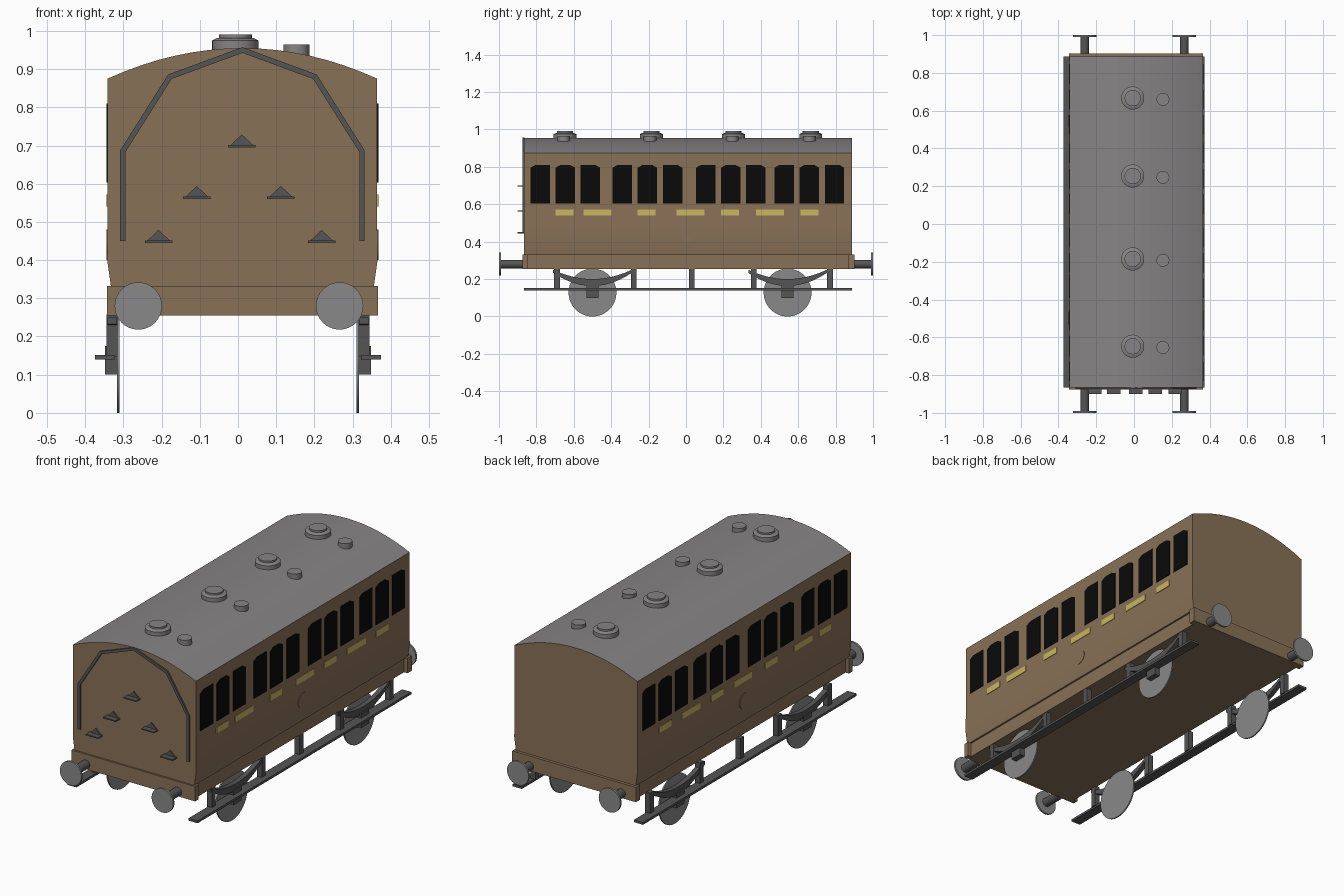
import bpy, bmesh, math
from mathutils import Vector, Matrix

cube = bpy.data.objects.get("Cube")
if cube:
    bpy.data.objects.remove(cube, do_unlink=True)


def material(name, rgb):
    m = bpy.data.materials.new(name)
    m.use_nodes = True
    m.diffuse_color = (*rgb, 1)
    m.node_tree.nodes["Principled BSDF"].inputs["Base Color"].default_value = (*rgb, 1)
    return m


BROWN = material("body_brown", (0.25, 0.165, 0.095))
GREY = material("roof_grey", (0.24, 0.23, 0.23))
STEEL = material("wheel_grey", (0.25, 0.25, 0.25))
DARK = material("dark_iron", (0.09, 0.09, 0.09))
BLACK = material("window_black", (0.003, 0.003, 0.003))
YELLOW = material("plate_yellow", (0.58, 0.47, 0.12))

MID = 0.0115            # centre line of the coach body
HALF = 0.353            # half width of the coach body
FRONT, BACK = -0.866, 0.887


def finish(name, bm, *mats, smooth=False):
    bmesh.ops.recalc_face_normals(bm, faces=bm.faces[:])
    mesh = bpy.data.meshes.new(name)
    bm.to_mesh(mesh)
    bm.free()
    for m in mats:
        mesh.materials.append(m)
    ob = bpy.data.objects.new(name, mesh)
    bpy.context.collection.objects.link(ob)
    if smooth:
        bpy.ops.object.select_all(action="DESELECT")
        ob.select_set(True)
        bpy.context.view_layer.objects.active = ob
        bpy.ops.object.shade_smooth_by_angle(angle=math.radians(30))
    return ob


def box(name, x, y, z, mat):
    bm = bmesh.new()
    bmesh.ops.create_cube(bm, size=1)
    for v in bm.verts:
        v.co = Vector([(r[0] + r[1]) / 2 + c * (r[1] - r[0]) for r, c in zip((x, y, z), v.co)])
    return finish(name, bm, mat)


def prism(name, points, axis, start, end, *mats, smooth=False):
    """Extrude a 2D outline along x (outline is y, z) or y (outline is x, z)."""
    def place(p, d):
        return (d, p[0], p[1]) if axis == "x" else (p[0], d, p[1])
    bm = bmesh.new()
    a = [bm.verts.new(place(p, start)) for p in points]
    b = [bm.verts.new(place(p, end)) for p in points]
    bm.faces.new(a)
    bm.faces.new(b)
    for i in range(len(points)):
        j = (i + 1) % len(points)
        bm.faces.new((a[i], a[j], b[j], b[i]))
    return finish(name, bm, *mats, smooth=smooth)


def cylinder(name, centre, r1, r2, depth, axis, mat, sides=32):
    turn = {"x": Matrix.Rotation(math.pi / 2, 4, "Y"),
            "y": Matrix.Rotation(math.pi / 2, 4, "X"), "z": Matrix()}[axis]
    bm = bmesh.new()
    bmesh.ops.create_cone(bm, cap_ends=True, segments=sides, radius1=r1, radius2=r2,
                          depth=depth, matrix=Matrix.Translation(centre) @ turn)
    return finish(name, bm, mat, smooth=True)


# Coach body with turned-under sides and an arched grey roof
half = [(0.344, 0.33), (0.354, 0.4), (HALF, 0.48), (HALF, 0.875)]
steps = 8
roof = [(HALF * (1 - i / steps), 0.955 - 0.08 * (1 - i / steps) ** 2) for i in range(1, steps + 1)]
right = half + roof
outline = [(MID + x, z) for x, z in right] + [(MID - x, z) for x, z in reversed(right[:-1])]
body = prism("coach_body", outline, "y", FRONT, BACK, BROWN, GREY, smooth=True)
for face in body.data.polygons:
    face.material_index = 1 if face.normal.z > 0.2 else 0

# Underframe and end beams
box("underframe", (MID - 0.335, MID + 0.335), (FRONT, BACK), (0.255, 0.332), BROWN)
for name, y in (("front", (FRONT - 0.009, FRONT + 0.02)), ("back", (BACK - 0.02, BACK + 0.015))):
    box(name + "_end_beam", (MID - 0.355, MID + 0.355), y, (0.255, 0.332), BROWN)

# Windows in groups of three, name plates and round panel on both sides
groups = (-0.645, -0.206, 0.24, 0.66)
plates = (-0.65, -0.473, -0.211, 0.024, 0.235, 0.449, 0.66)
for label, s in (("left", 1), ("right", -1)):
    wall = MID + s * (HALF - 0.003)
    face = MID + s * (HALF + 0.003)
    for g in groups:
        for k in (-1, 0, 1):
            y, w = g + k * 0.134, 0.052
            low, high, drop = 0.603, 0.81, 0.014
            top = [(y + w, high - drop * (k >= 0)), (y + w * 0.5, high),
                   (y - w * 0.5, high), (y - w, high - drop * (k <= 0))]
            prism(label + "_window", [(y - w, low), (y + w, low)] + top, "x", wall, face, BLACK)
    for i, y in enumerate(plates):
        w = 0.074 if i % 2 else 0.049
        box(label + "_plate", sorted((wall, face)), (y - w, y + w), (0.54, 0.572), YELLOW)
    cylinder(label + "_round_panel", (MID + s * HALF, MID, 0.44), 0.04, 0.04, 0.006, "x", BROWN)

# Roof ventilators and lamp covers
for y in (-0.647, -0.185, 0.254, 0.667):
    x = -0.007
    cylinder("vent_base", (x, y, 0.96), 0.061, 0.061, 0.03, "z", GREY)
    cylinder("vent_shoulder", (x, y, 0.9785), 0.061, 0.047, 0.007, "z", GREY)
    cylinder("vent_cap", (x, y, 0.985), 0.043, 0.043, 0.012, "z", GREY)
    cylinder("lamp_cover", (0.153, y - 0.007, 0.945), 0.034, 0.034, 0.04, "z", GREY)

# Arched hand rail on the front, a mitred flat strip
path = [Vector(p) for p in ((-0.313, 0.45), (-0.313, 0.685), (-0.19, 0.88), (0, 0.95),
                            (0.19, 0.88), (0.313, 0.685), (0.313, 0.45))]
inner, outer = [], []
for i, p in enumerate(path):
    d0 = (p - path[i - 1]).normalized() if i else None
    d1 = (path[i + 1] - p).normalized() if i + 1 < len(path) else d0
    d0 = d0 or d1
    tangent = (d0 + d1).normalized()
    normal = Vector((-tangent.y, tangent.x))
    offset = normal * 0.007 / tangent.dot(d1)
    outer.append(p + offset + Vector((MID, 0)))
    inner.append(p - offset + Vector((MID, 0)))
prism("front_rail", outer + inner[::-1], "y", FRONT - 0.008, FRONT + 0.002, DARK)

# Climbing steps on the front, each a tread with a triangular back
for x, z in ((0.01, 0.695), (-0.108, 0.56), (0.112, 0.56), (-0.208, 0.445), (0.219, 0.445)):
    box("step_tread", (x - 0.036, x + 0.036), (FRONT - 0.035, FRONT), (z, z + 0.006), DARK)
    prism("step_back", [(x - 0.036, z), (x + 0.036, z), (x, z + 0.034)], "y",
          FRONT - 0.006, FRONT, DARK)

# Buffers at both ends
for x in (-0.261, 0.266):
    for s, end in ((-1, FRONT), (1, BACK)):
        cylinder("buffer_shaft", (x, (end + s * 0.993) / 2, 0.28), 0.023, 0.023,
                 abs(s * 0.993 - end), "y", DARK, 16)
        cylinder("buffer_head", (x, s * 0.995, 0.28), 0.062, 0.062, 0.01, "y", STEEL)

# Running gear on both sides
for label, s in (("left", 1), ("right", -1)):
    def span(a, b):
        return sorted((s * a, s * b))
    box(label + "_footboard", span(0.322, 0.374), (FRONT, BACK), (0.14, 0.152), DARK)
    for y in (-0.69, -0.28, 0.03, 0.363, 0.77):
        box(label + "_hanger", span(0.315, 0.344), (y - 0.015, y + 0.015), (0.148, 0.258), DARK)
    for y in (-0.5, 0.543):
        cylinder(label + "_wheel", (s * 0.3135, y, 0.128), 0.128, 0.128, 0.007, "x", STEEL, 48)
        box(label + "_axle_box", span(0.317, 0.348), (y - 0.033, y + 0.033), (0.1, 0.175), DARK)
        # leaf spring, thicker in the middle
        ts = [i / 6 for i in range(-6, 7)]
        upper = [(y + t * 0.21, 0.2 + 0.05 * t * t) for t in ts]
        lower = [(y + t * 0.21, 0.163 + 0.07 * t * t) for t in reversed(ts)]
        prism(label + "_leaf_spring", upper + lower, "x", s * 0.317, s * 0.342, DARK)
